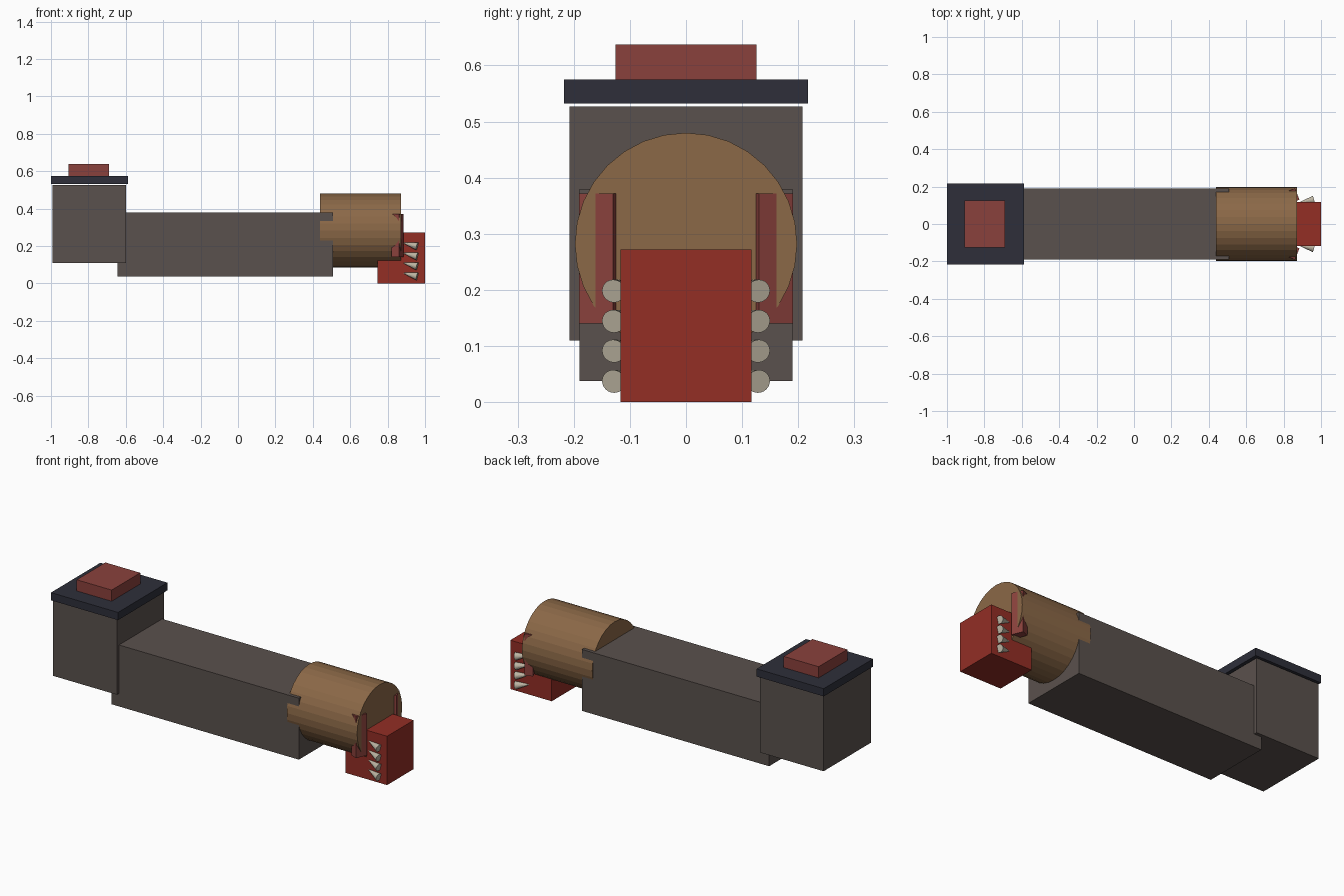
import bpy, math
from mathutils import Vector

if "Cube" in bpy.data.objects:
    bpy.data.objects.remove(bpy.data.objects["Cube"])


def material(name, r, g, b):
    """Flat colour given in 0-255 display values, stored as linear."""
    def lin(c):
        c /= 255
        return c / 12.92 if c <= 0.04045 else ((c + 0.055) / 1.055) ** 2.4
    m = bpy.data.materials.new(name)
    m.diffuse_color = (lin(r), lin(g), lin(b), 1)
    m.use_nodes = True
    m.node_tree.nodes["Principled BSDF"].inputs["Base Color"].default_value = m.diffuse_color
    return m


GREY = material("warm_grey", 90, 81, 77)
NAVY = material("dark_navy", 46, 47, 58)
DULL_RED = material("dull_red", 138, 65, 60)
RED = material("deep_red", 147, 46, 37)
BROWN = material("brown", 139, 104, 71)
BONE = material("bone", 188, 180, 162)


def finish(name, mat):
    ob = bpy.context.object
    ob.name = name
    ob.data.materials.append(mat)
    return ob


def box(name, mat, x0, x1, width, z0, z1, y=0, turn=0):
    bpy.ops.mesh.primitive_cube_add(size=1, location=((x0 + x1) / 2, y, (z0 + z1) / 2),
                                    rotation=(0, 0, turn))
    ob = finish(name, mat)
    ob.scale = (x1 - x0, width, z1 - z0)
    return ob


# Rear block with its lid and button
box("rear_block", GREY, -0.993, -0.60, 0.416, 0.11, 0.527)
box("lid", NAVY, -1.0, -0.587, 0.434, 0.532, 0.575)
box("button", DULL_RED, -0.905, -0.69, 0.252, 0.575, 0.637)

# Long body
box("long_body", GREY, -0.645, 0.508, 0.38, 0.038, 0.38)

# Barrel lying along x
bpy.ops.mesh.primitive_cylinder_add(vertices=32, radius=0.198, depth=0.433,
                                    location=(0.6555, 0, 0.282),
                                    rotation=(0, math.pi / 2, 0))
finish("barrel", BROWN)

# Front block
box("front_block", RED, 0.745, 1.0, 0.234, 0, 0.272)

for side, label in ((-1, "right"), (1, "left")):
    # Angled cheek plate sunk into the end of the barrel
    box("cheek_plate_" + label, DULL_RED, 0.831, 0.874, 0.065, 0.14, 0.372,
        y=side * 0.152, turn=side * math.radians(22.5))
    # Row of cones, wide end forward and leaning outward
    for i, z in enumerate((0.198, 0.144, 0.091, 0.037)):
        tip = Vector((0.877, side * 0.113, z + 0.02))
        base = Vector((0.958, side * 0.129, z))
        axis = tip - base
        bpy.ops.mesh.primitive_cone_add(vertices=24, radius1=0.021, radius2=0,
                                        depth=axis.length, location=(tip + base) / 2,
                                        rotation=axis.to_track_quat('Z', 'Y').to_euler())
        finish(f"cone_{label}_{i + 1}", BONE)
